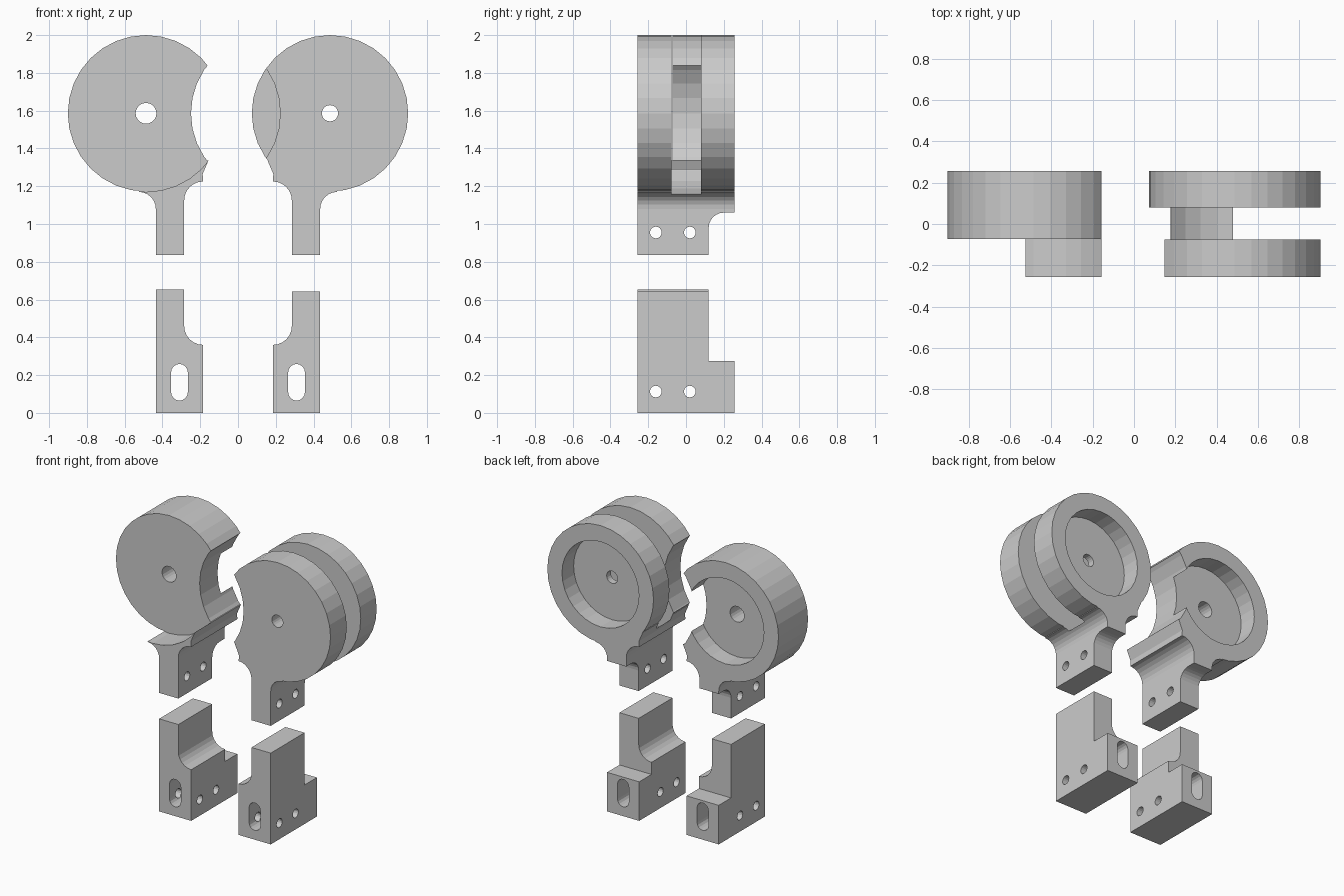
import bpy, bmesh
from math import sin, cos, radians, pi

if "Cube" in bpy.data.objects:
    bpy.data.objects.remove(bpy.data.objects["Cube"])

R, CX, CZ, Y = 0.414, 0.487, 1.586, 0.257   # disc radius, disc centre, half depth


def arc(cx, cz, r, a0, a1, n=6):
    return [(cx + r * cos(radians(a0 + (a1 - a0) * i / n)),
             cz + r * sin(radians(a0 + (a1 - a0) * i / n))) for i in range(n + 1)]


def prism(name, pts, lo, hi, axis='y', s=1):
    """Extrude a profile along y (points are x,z) or along x (points are y,z)."""
    bm = bmesh.new()
    def put(p, t):
        return (p[0] * s, t, p[1]) if axis == 'y' else (t, p[0], p[1])
    a = [bm.verts.new(put(p, lo)) for p in pts]
    b = [bm.verts.new(put(p, hi)) for p in pts]
    bm.faces.new(a)
    bm.faces.new(b)
    for i in range(len(pts)):
        j = (i + 1) % len(pts)
        bm.faces.new((a[i], a[j], b[j], b[i]))
    bmesh.ops.recalc_face_normals(bm, faces=bm.faces)
    me = bpy.data.meshes.new(name)
    bm.to_mesh(me)
    bm.free()
    ob = bpy.data.objects.new(name, me)
    bpy.context.collection.objects.link(ob)
    return ob


def disc(name, c, z, r, lo, hi, axis='y', n=32):
    return prism(name, arc(c, z, r, 0, 360 - 360 / n, n - 1), lo, hi, axis)


def combine(ob, other, op='DIFFERENCE'):
    m = ob.modifiers.new(op, 'BOOLEAN')
    m.object, m.operation, m.solver = other, op, 'EXACT'
    bpy.context.view_layer.objects.active = ob
    bpy.ops.object.modifier_apply(modifier=m.name)
    bpy.data.objects.remove(other)


def cross_holes(ob, z):
    for y in (-0.16, 0.02):
        combine(ob, disc('cutter', y, z, 0.031, -1, 1, 'x', 16))


def head_stem(name, s):
    # neck with a fillet on both sides, reaching into the disc
    pts = ([(0.435, 0.835), (0.285, 0.835)] + arc(0.185, 1.125, 0.1, 0, 90)
           + [(0.187, 1.265), (0.157, 1.335), (0.3, 1.36), (0.5, 1.28)]
           + arc(0.525, 1.08, 0.09, 90, 180))
    ob = prism(name, pts, -Y, Y, 'y', s)
    # rounded notch at the rear of the neck
    notch = [(0.4, 0.7), (0.12, 0.7)] + arc(0.2, 0.98, 0.08, 180, 90) + [(0.4, 1.06)]
    combine(ob, prism('cutter', notch, -1, 1, 'x'))
    cross_holes(ob, 0.955)
    return ob


def finish_head(ob, c, hole):
    # rear recess and centre bore
    combine(ob, disc('cutter', c, CZ, 0.3, Y - 0.13, 0.5))
    combine(ob, disc('cutter', c, CZ, hole, -1, 1, n=20))


# left jaw: one thick disc with a round bite
left = head_stem('left_jaw', -1)
combine(left, disc('cutter', -CX, CZ, R + 0.002, -0.5, -0.072))
d = disc('disc', -CX, CZ, R, -0.072, Y)
combine(d, disc('cutter', 0.165, CZ, R, -1, 1))
combine(left, d, 'UNION')
finish_head(left, -CX, 0.055)

# right jaw: two thin discs with a gap, front one bitten
right = head_stem('right_jaw', 1)
combine(right, disc('cutter', CX, CZ, 0.43, -0.076, 0.08))
d = disc('disc', CX, CZ, R, -Y, -0.076)
combine(d, disc('cutter', -0.19, CZ, R, -1, 1))
combine(right, d, 'UNION')
combine(right, disc('disc', CX, CZ, R, 0.08, Y), 'UNION')
finish_head(right, CX, 0.043)

# handle feet: filleted blocks with slot, step and cross holes
for name, s, top in (('left_foot', -1, 0.652), ('right_foot', 1, 0.643)):
    pts = ([(0.435, 0), (0.435, top), (0.285, top)]
           + arc(0.185, 0.46, 0.1, 0, -90) + [(0.185, 0)])
    foot = prism(name, pts, -Y, Y, 'y', s)
    step = [(0.12, 0.275), (0.5, 0.275), (0.5, 1), (0.12, 1)]
    combine(foot, prism('cutter', step, -1, 1, 'x'))
    slot = arc(0.31, 0.215, 0.044, 0, 180, 8) + arc(0.31, 0.109, 0.044, 180, 360, 8)
    combine(foot, prism('cutter', slot, -1, 1, 'y', s))
    cross_holes(foot, 0.113)
